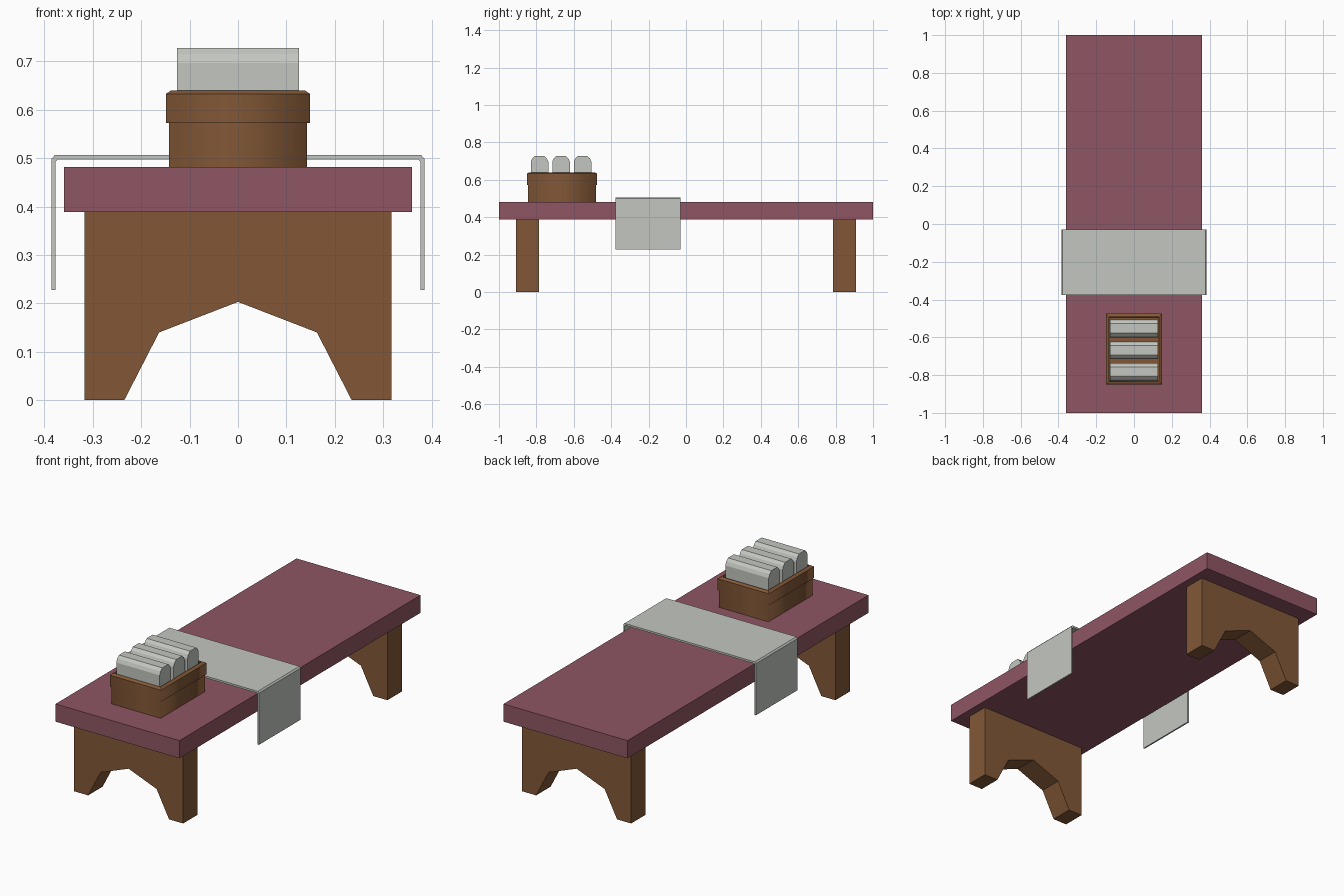
import bpy, bmesh

if "Cube" in bpy.data.objects:
    bpy.data.objects.remove(bpy.data.objects["Cube"])

def material(name, rgb):
    m = bpy.data.materials.new(name)
    m.diffuse_color = (*rgb, 1)
    m.use_nodes = True
    m.node_tree.nodes["Principled BSDF"].inputs["Base Color"].default_value = m.diffuse_color
    return m

PLUM = material("plum_padding", (0.275, 0.093, 0.125))
WOOD = material("brown_wood", (0.225, 0.097, 0.037))
LINEN = material("pale_linen", (0.55, 0.57, 0.53))

def finish(name, bm, mat):
    bmesh.ops.recalc_face_normals(bm, faces=bm.faces)
    me = bpy.data.meshes.new(name)
    bm.to_mesh(me)
    bm.free()
    me.materials.append(mat)
    ob = bpy.data.objects.new(name, me)
    bpy.context.collection.objects.link(ob)
    return ob

def extrude_xz(name, profile, y0, y1, mat):
    """Closed x-z outline extruded along y."""
    bm = bmesh.new()
    face = bm.faces.new([bm.verts.new((x, y0, z)) for x, z in profile])
    ext = bmesh.ops.extrude_face_region(bm, geom=[face])["geom"]
    bmesh.ops.translate(bm, vec=(0, y1 - y0, 0),
                        verts=[v for v in ext if isinstance(v, bmesh.types.BMVert)])
    return finish(name, bm, mat)

def mirrored(half):
    """Complete an outline from its right half."""
    return half + [(-x, z) for x, z in reversed(half) if x > 0]

# Padded bench top
extrude_xz("bench_top", mirrored([(0.36, 0.389), (0.36, 0.482)]), -1, 1, PLUM)

# Two arched plank legs
leg = mirrored([(0, 0.203), (0.163, 0.14), (0.235, 0), (0.317, 0), (0.317, 0.389)])
extrude_xz("front_leg", leg, -0.908, -0.787, WOOD)
extrude_xz("back_leg", leg, 0.787, 0.908, WOOD)

# Cloth draped across the bench, hanging free on both sides
outer = [(0.385, 0.228), (0.385, 0.499), (0.378, 0.507)]
inner = [(0.373, 0.497), (0.377, 0.493), (0.377, 0.228)]
drape = outer + [(-x, z) for x, z in reversed(outer)]
drape += [(-x, z) for x, z in reversed(inner)] + inner
extrude_xz("draped_cloth", drape, -0.376, -0.03, LINEN)

# Open wooden box: stacked rectangular rings (half x, half y, z)
rings = [(0.143, 0.183, 0.482), (0.143, 0.183, 0.573), (0.149, 0.188, 0.573),
         (0.149, 0.188, 0.633), (0.138, 0.177, 0.640), (0.132, 0.171, 0.640),
         (0.130, 0.169, 0.500)]
BOX_Y = -0.663
bm = bmesh.new()
loops = [[bm.verts.new((sx * hx, BOX_Y + sy * hy, z))
          for sx, sy in ((-1, -1), (1, -1), (1, 1), (-1, 1))] for hx, hy, z in rings]
for a, b in zip(loops, loops[1:]):
    for i in range(4):
        j = (i + 1) % 4
        bm.faces.new((a[i], a[j], b[j], b[i]))
bm.faces.new(loops[0])
bm.faces.new(loops[-1])
for f in bm.faces:
    f.smooth = True
# Upright corners are softly shaded, level edges stay crisp
for e in bm.edges:
    e.smooth = abs(e.verts[0].co.z - e.verts[1].co.z) > 0.02
finish("towel_box", bm, WOOD)

# Three folded towels standing in the box, with chamfered tops
def towel(name, cy):
    prof = [(-0.047, 0.5), (0.047, 0.5), (0.047, 0.697), (0.039, 0.715), (0.025, 0.728),
            (-0.025, 0.728), (-0.039, 0.715), (-0.047, 0.697)]
    bm = bmesh.new()
    face = bm.faces.new([bm.verts.new((-0.126, cy + y, z)) for y, z in prof])
    ext = bmesh.ops.extrude_face_region(bm, geom=[face])["geom"]
    bmesh.ops.translate(bm, vec=(0.252, 0, 0),
                        verts=[v for v in ext if isinstance(v, bmesh.types.BMVert)])
    finish(name, bm, LINEN)

for i in range(3):
    towel(f"folded_towel_{i + 1}", -0.783 + 0.115 * i)
